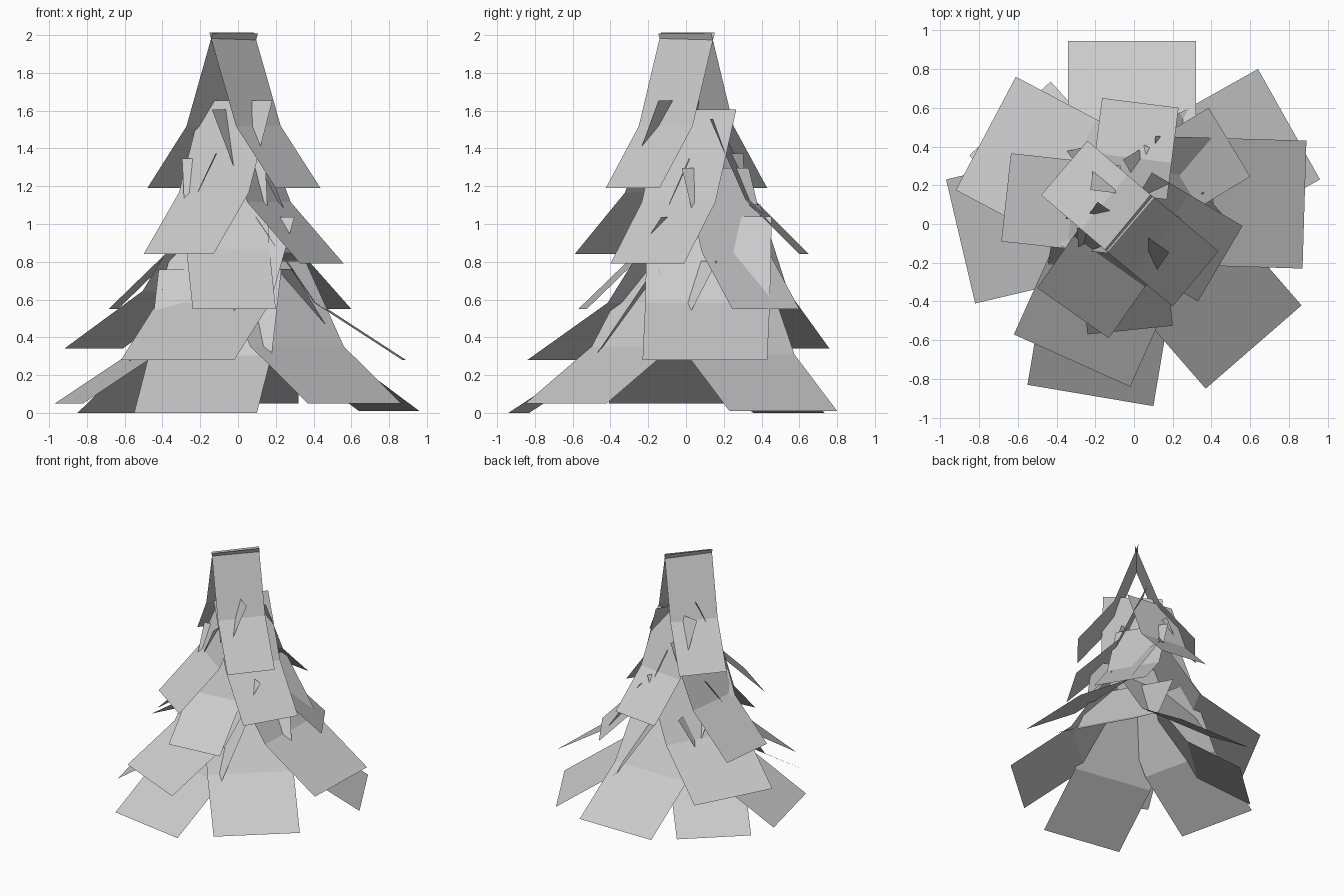
import bpy
from mathutils import Vector

# Each tier: name, nominal card width, inward run, rise,
# then branch cards as (tip corner x1, y1, x2, y2, tip height)
TIERS = [
    ("bottom_branch", 0.66, 0.78, 0.76, [
        (-0.55, -0.83, 0.10, -0.94, 0.0), (0.37, -0.85, 0.865, -0.42, 0.05),
        (0.96, 0.23, 0.64, 0.80, 0.01), (0.32, 0.945, -0.34, 0.945, 0.05),
        (-0.43, 0.735, -0.85, 0.355, 0.0), (-0.97, 0.23, -0.82, -0.41, 0.05)]),
    ("lower_branch", 0.66, 0.78, 0.76, [
        (-0.61, 0.76, -0.92, 0.175, 0.34), (0.87, -0.23, 0.89, 0.43, 0.28),
        (-0.62, -0.57, -0.02, -0.84, 0.28)]),
    ("middle_branch", 0.45, 0.56, 0.81, [
        (0.60, 0.245, 0.385, 0.60, 0.55), (-0.635, 0.365, -0.685, -0.09, 0.55),
        (-0.24, -0.57, 0.20, -0.525, 0.55)]),
    ("upper_branch", 0.45, 0.54, 0.81, [
        (0.33, -0.40, 0.56, -0.01, 0.79), (-0.50, -0.33, -0.13, -0.59, 0.84),
        (0.23, 0.60, -0.165, 0.65, 0.84)]),
    ("top_branch", 0.365, 0.45, 0.81, [
        (0.20, -0.425, 0.437, -0.14, 1.19), (-0.24, 0.43, -0.48, 0.15, 1.19)]),
]


def branch(name, p, q, z, width, run, rise):
    """Drooping two-panel card, from its tip edge up to the tree axis."""
    edge = q - p
    s = edge.length / width
    out = Vector((edge.y, -edge.x)).normalized()
    if out.dot(p + q) < 0:
        out = -out
    verts = []
    for inward, up in ((0, 0), (0.6, 0.4), (1, 1)):
        for c in (p, q):
            b = c - out * run * s * inward
            verts.append((b.x, b.y, z + rise * s * up))
    mesh = bpy.data.meshes.new(name)
    mesh.from_pydata(verts, [], [(0, 1, 3, 2), (2, 3, 5, 4)])
    bpy.context.collection.objects.link(bpy.data.objects.new(name, mesh))


# Stack the tiers
for name, width, run, rise, cards in TIERS:
    for i, (x1, y1, x2, y2, z) in enumerate(cards):
        branch(f"{name}_{i + 1}", Vector((x1, y1)), Vector((x2, y2)), z, width, run, rise)
